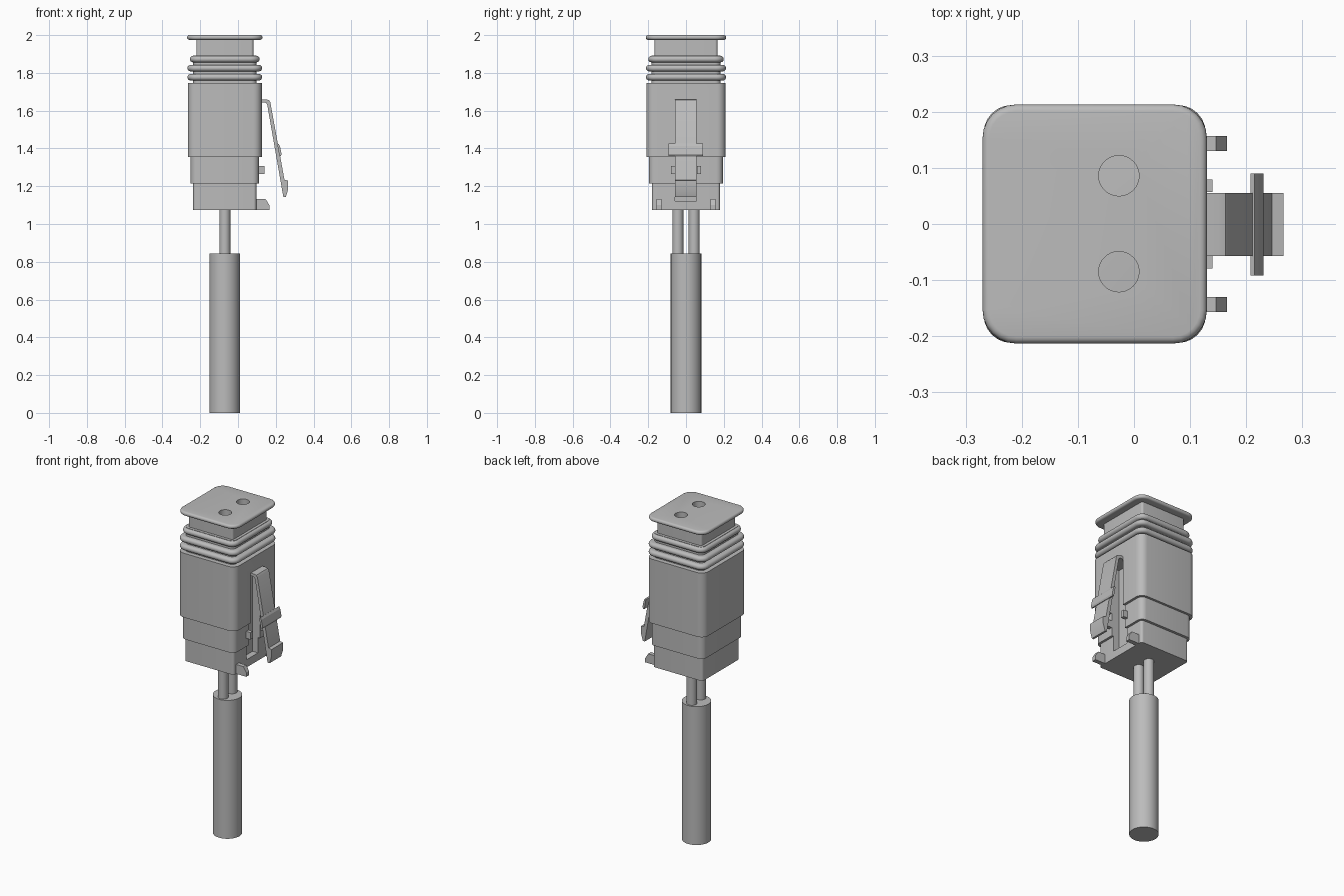
import bpy, bmesh, math
from mathutils import Matrix, Vector

if "Cube" in bpy.data.objects:
    bpy.data.objects.remove(bpy.data.objects["Cube"])

CX = -0.07  # axis of the housing and cable

grey = bpy.data.materials.new("plain_grey")
grey.use_nodes = True
grey.diffuse_color = (0.5, 0.5, 0.5, 1)
grey.node_tree.nodes["Principled BSDF"].inputs["Base Color"].default_value = (0.5, 0.5, 0.5, 1)


def finish(bm, name):
    bmesh.ops.recalc_face_normals(bm, faces=bm.faces[:])
    mesh = bpy.data.meshes.new(name)
    bm.to_mesh(mesh)
    bm.free()
    mesh.materials.append(grey)
    ob = bpy.data.objects.new(name, mesh)
    bpy.context.collection.objects.link(ob)
    return ob


def select(ob):
    bpy.ops.object.select_all(action='DESELECT')
    ob.select_set(True)
    bpy.context.view_layer.objects.active = ob


def smooth(ob):
    select(ob)
    bpy.ops.object.shade_smooth_by_angle(angle=math.radians(35))


def loft(name, rings, steps=6):
    """Stack rounded rectangles given as (z, half x, half y, corner radius)."""
    bm = bmesh.new()
    loops = []
    for z, hx, hy, r in rings:
        loop = []
        for k, (sx, sy) in enumerate(((1, 1), (-1, 1), (-1, -1), (1, -1))):
            for i in range(steps + 1):
                a = math.pi / 2 * (k + i / steps)
                loop.append(bm.verts.new((CX + sx * (hx - r) + r * math.cos(a),
                                          sy * (hy - r) + r * math.sin(a), z)))
        loops.append(loop)
    for low, high in zip(loops, loops[1:]):
        for i in range(len(low)):
            j = (i + 1) % len(low)
            bm.faces.new((low[i], low[j], high[j], high[i]))
    bm.faces.new(loops[0][::-1])
    bm.faces.new(loops[-1])
    return finish(bm, name)


def box(name, x, y, z):
    bm = bmesh.new()
    bmesh.ops.create_cube(bm, size=1)
    size = [b - a for a, b in (x, y, z)]
    mid = Vector([(a + b) / 2 for a, b in (x, y, z)])
    bm.transform(Matrix.Translation(mid) @ Matrix.Diagonal((*size, 1)))
    return finish(bm, name)


def rod(name, x, y, z0, z1, r, sides=32):
    bm = bmesh.new()
    bmesh.ops.create_cone(bm, cap_ends=True, segments=sides, radius1=r, radius2=r, depth=z1 - z0,
                          matrix=Matrix.Translation((x, y, (z0 + z1) / 2)))
    ob = finish(bm, name)
    smooth(ob)
    return ob


def extrude_y(name, outline, y0, y1):
    """Extrude an (x, z) outline sideways."""
    bm = bmesh.new()
    face = bm.faces.new([bm.verts.new((x, y0, z)) for x, z in outline])
    ext = bmesh.ops.extrude_face_region(bm, geom=[face])["geom"]
    bmesh.ops.translate(bm, vec=(0, y1 - y0, 0),
                        verts=[v for v in ext if isinstance(v, bmesh.types.BMVert)])
    return finish(bm, name)


def cut(target, cutter):
    cutter.hide_render = True
    mod = target.modifiers.new("cut", 'BOOLEAN')
    mod.operation = 'DIFFERENCE'
    mod.solver = 'EXACT'
    mod.object = cutter
    select(target)
    bpy.ops.object.modifier_apply(modifier=mod.name)
    bpy.data.objects.remove(cutter)


# Housing: stepped tiers, seal core, neck and rounded end flange
rings = []
for z0, z1, hx, hy, r in ((1.075, 1.215, 0.167, 0.18, 0.015),
                          (1.215, 1.355, 0.181, 0.196, 0.035),
                          (1.355, 1.747, 0.196, 0.21, 0.045),
                          (1.747, 1.892, 0.168, 0.183, 0.03),
                          (1.892, 1.975, 0.151, 0.166, 0.012)):
    rings += [(z0, hx, hy, r), (z1, hx, hy, r)]
for i in range(9):
    a = math.pi * (i / 8 - 0.5)
    e = 0.0125 * (1 - math.cos(a))
    rings.append((1.9875 + 0.0125 * math.sin(a), 0.2 - e, 0.213 - e, 0.06 - e))
housing = loft("housing", rings)

# Latch channel and two contact holes
cut(housing, box("channel_cutter", (0.06, 0.3), (-0.057, 0.055), (1.122, 1.645)))
for y in (-0.085, 0.086):
    cut(housing, rod("hole_cutter", -0.027, y, 1.88, 2.1, 0.036))
smooth(housing)

# Sealing ribs with round edges
for n, (z, hx, hy) in enumerate(((1.777, 0.198, 0.212), (1.825, 0.198, 0.212), (1.873, 0.185, 0.2))):
    prof = []
    for i in range(9):
        a = math.pi * (i / 8 - 0.5)
        e = 0.017 * (1 - math.cos(a))
        prof.append((z + 0.017 * math.sin(a), hx - e, hy - e, 0.05 - e))
    smooth(loft(f"seal_rib_{n + 1}", prof))

# Sprung latch arm with a hooked end
latch = extrude_y("latch_arm", [
    (0.055, 1.66), (0.15, 1.66), (0.163, 1.656), (0.171, 1.645), (0.246, 1.234),
    (0.266, 1.23), (0.266, 1.185), (0.253, 1.143), (0.24, 1.143),
    (0.155, 1.63), (0.15, 1.64), (0.143, 1.643), (0.055, 1.643)], -0.057, 0.055)
smooth(latch)

# Wings on the latch arm
extrude_y("latch_wings", [(0.208, 1.42), (0.215, 1.425), (0.222, 1.412), (0.231, 1.37),
                          (0.227, 1.36), (0.219, 1.36)], -0.092, 0.09)

# Paired nubs beside the channel, and chamfered feet
for side, name in ((1, "left"), (-1, "right")):
    box(f"{name}_nub", (0.09, 0.14), sorted((side * 0.057, side * 0.079)), (1.265, 1.308))
    extrude_y(f"{name}_foot", [(0.08, 1.132), (0.146, 1.132), (0.166, 1.1), (0.166, 1.075),
                               (0.08, 1.075)], side * 0.13, side * 0.157)

# Two wires and the jacketed cable
for side, name in ((1, "left"), (-1, "right")):
    rod(f"{name}_wire", CX, side * 0.043, 0.8, 1.1, 0.029)
rod("cable_jacket", CX - 0.001, 0, 0, 0.845, 0.081, 48)
